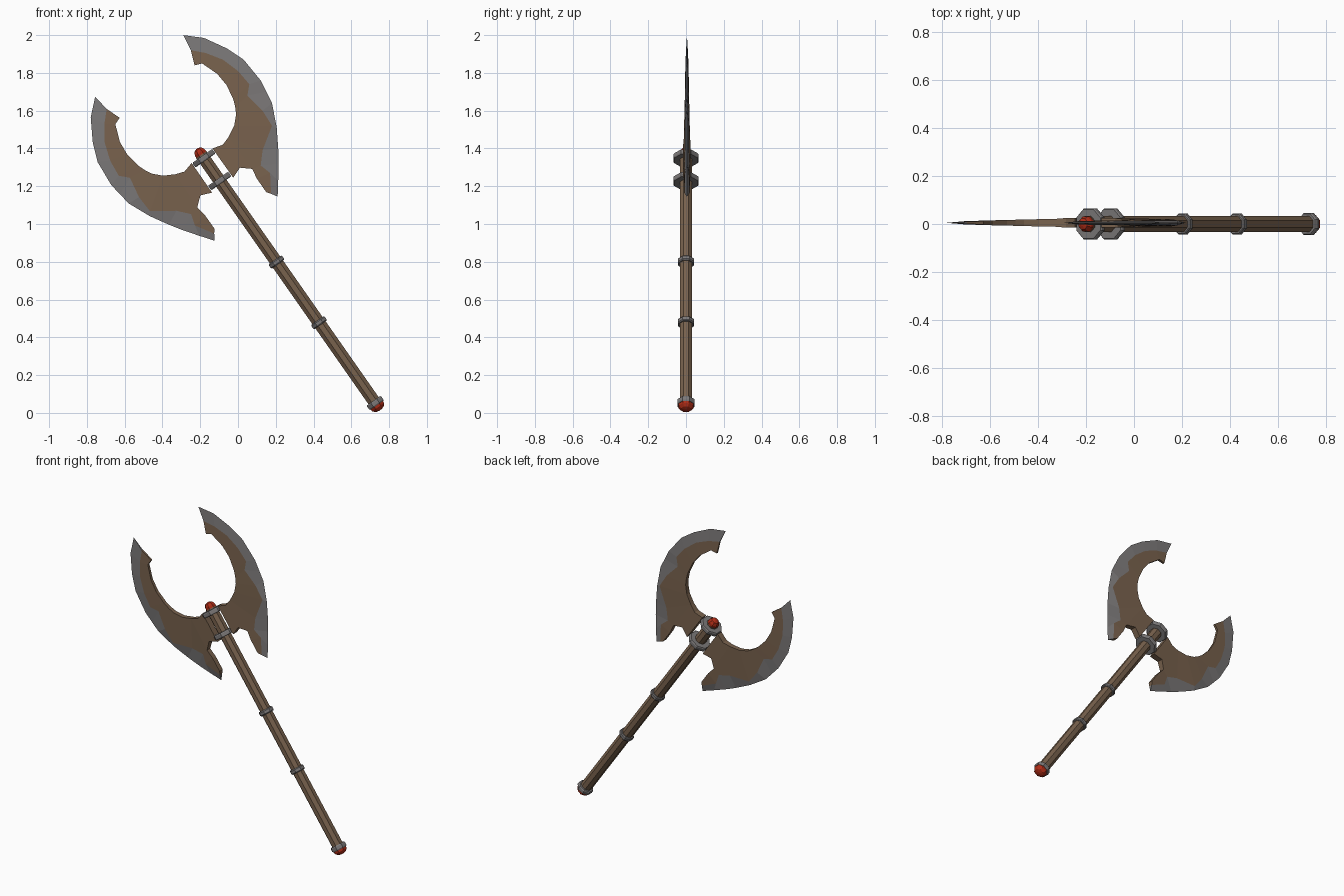
import bpy, bmesh, math
from mathutils import Matrix, Vector

if "Cube" in bpy.data.objects:
    bpy.data.objects.remove(bpy.data.objects["Cube"])

# The axe is built upright (shaft along local z), then tilted into place
TILT = math.radians(-35)
PLACE = Matrix.Translation((0.735, 0, 0.04)) @ Matrix.Rotation(TILT, 4, 'Y')
BACK = PLACE.inverted()


def material(name, rgb):
    m = bpy.data.materials.new(name)
    m.diffuse_color = (*rgb, 1)
    m.use_nodes = True
    m.node_tree.nodes["Principled BSDF"].inputs["Base Color"].default_value = m.diffuse_color
    return m


BROWN = material("worn_brown", (0.19, 0.122, 0.075))
GREY = material("steel_grey", (0.20, 0.19, 0.19))
RED = material("gem_red", (0.42, 0.025, 0.008))


def finish(name, bm, mats):
    bmesh.ops.recalc_face_normals(bm, faces=bm.faces)
    me = bpy.data.meshes.new(name)
    bm.to_mesh(me)
    bm.free()
    ob = bpy.data.objects.new(name, me)
    for m in mats:
        me.materials.append(m)
    ob.matrix_world = PLACE
    bpy.context.collection.objects.link(ob)
    return ob


def lathe(name, profile, mat, sides=8):
    """Revolve (radius, height) points; radius is measured to the flats."""
    bm = bmesh.new()
    k = 1 / math.cos(math.pi / sides)
    rings = []
    for r, z in profile:
        ang = [(i + 0.5) * 2 * math.pi / sides for i in range(sides)]
        rings.append([bm.verts.new((r * k * math.cos(a), r * k * math.sin(a), z)) for a in ang])
    for a, b in zip(rings, rings[1:]):
        for i in range(sides):
            j = (i + 1) % sides
            bm.faces.new((a[i], a[j], b[j], b[i]))
    bm.faces.new(rings[0])
    bm.faces.new(rings[-1])
    return finish(name, bm, [mat])


# Shaft, collars and end gems
lathe("shaft", [(0.033, 0.0), (0.033, 1.62)], BROWN)
for name, z, r, h in (("pommel_ring", 0.015, 0.046, 0.015), ("lower_grip_ring", 0.534, 0.043, 0.014),
                      ("upper_grip_ring", 0.926, 0.043, 0.014), ("lower_head_collar", 1.45, 0.065, 0.015),
                      ("upper_head_collar", 1.597, 0.065, 0.015)):
    lathe(name, [(r - 0.004, z - h), (r, z - h * 0.6), (r, z + h * 0.6), (r - 0.004, z + h)], GREY)
lathe("pommel_gem", [(0.040, 0.002), (0.038, -0.012), (0.026, -0.026), (0.008, -0.031)], RED)
lathe("top_gem", [(0.032, 1.61), (0.031, 1.635), (0.022, 1.652), (0.007, 1.659)], RED)

# Blade stations in front view (x, z): cutting edge, rust border, inner edge
STATIONS = [
    ((-0.29, 2.0), (-0.25, 1.92), (-0.23, 1.84)),
    ((-0.18, 1.985), (-0.17, 1.905), (-0.19, 1.85)),
    ((-0.06, 1.93), (-0.08, 1.87), (-0.11, 1.795)),
    ((0.03, 1.87), (0.0, 1.81), (-0.06, 1.735)),
    ((0.12, 1.76), (0.06, 1.74), (-0.025, 1.66)),
    ((0.15, 1.70), (0.05, 1.68), (-0.015, 1.62)),
    ((0.18, 1.64), (0.13, 1.60), (-0.01, 1.58)),
    ((0.205, 1.51), (0.18, 1.52), (-0.02, 1.52)),
    ((0.213, 1.40), (0.13, 1.39), (-0.05, 1.46)),
    ((0.215, 1.32), (0.12, 1.31), (0.075, 1.292)),
    ((0.213, 1.23), (0.17, 1.27), (0.10, 1.24)),
    ((0.21, 1.145), (0.175, 1.16), (0.15, 1.168)),
]
# Root of the blade: from the inner curve, along the shaft, to the lower edge
ROOT = [(-0.08, 1.42), (-0.135, 1.40), (-0.025, 1.245), (0.01, 1.298)]


def blade(name, side):
    bm = bmesh.new()
    YC = 0.005

    def pt(p, half):
        q = BACK @ Vector((p[0], 0, p[1]))
        return bm.verts.new((side * q.x, YC + half, q.z))

    def thick(i):  # plate thins towards the horn tip
        return 0.007 + 0.009 * min(1, i / 8)

    edge = [pt(o, 0) for o, b, n in STATIONS]
    for s in (-1, 1):
        mid = [pt(b, s * thick(i) * 0.7) for i, (o, b, n) in enumerate(STATIONS)]
        inn = [pt(n, s * thick(i)) for i, (o, b, n) in enumerate(STATIONS)]
        root = [pt(p, s * 0.02) for p in ROOT]
        for i in range(len(STATIONS) - 1):
            bm.faces.new((edge[i], edge[i + 1], mid[i + 1], mid[i])).material_index = 1
            bm.faces.new((mid[i], mid[i + 1], inn[i + 1], inn[i]))
        bm.faces.new([inn[8]] + root + [inn[9]])
        # open outline of this side, tip to tail, for the rim
        loop = [edge[0], mid[0]] + inn[:9] + root + inn[9:] + [mid[-1], edge[-1]]
        if s < 0:
            first = loop
    for i in range(len(loop) - 1):
        vs = []
        for v in (first[i], first[i + 1], loop[i + 1], loop[i]):
            if v not in vs:
                vs.append(v)
        f = bm.faces.new(vs)
        f.material_index = 1 if len(vs) == 3 else 0
    return finish(name, bm, [BROWN, GREY])


blade("right_blade", 1)
blade("left_blade", -1)
